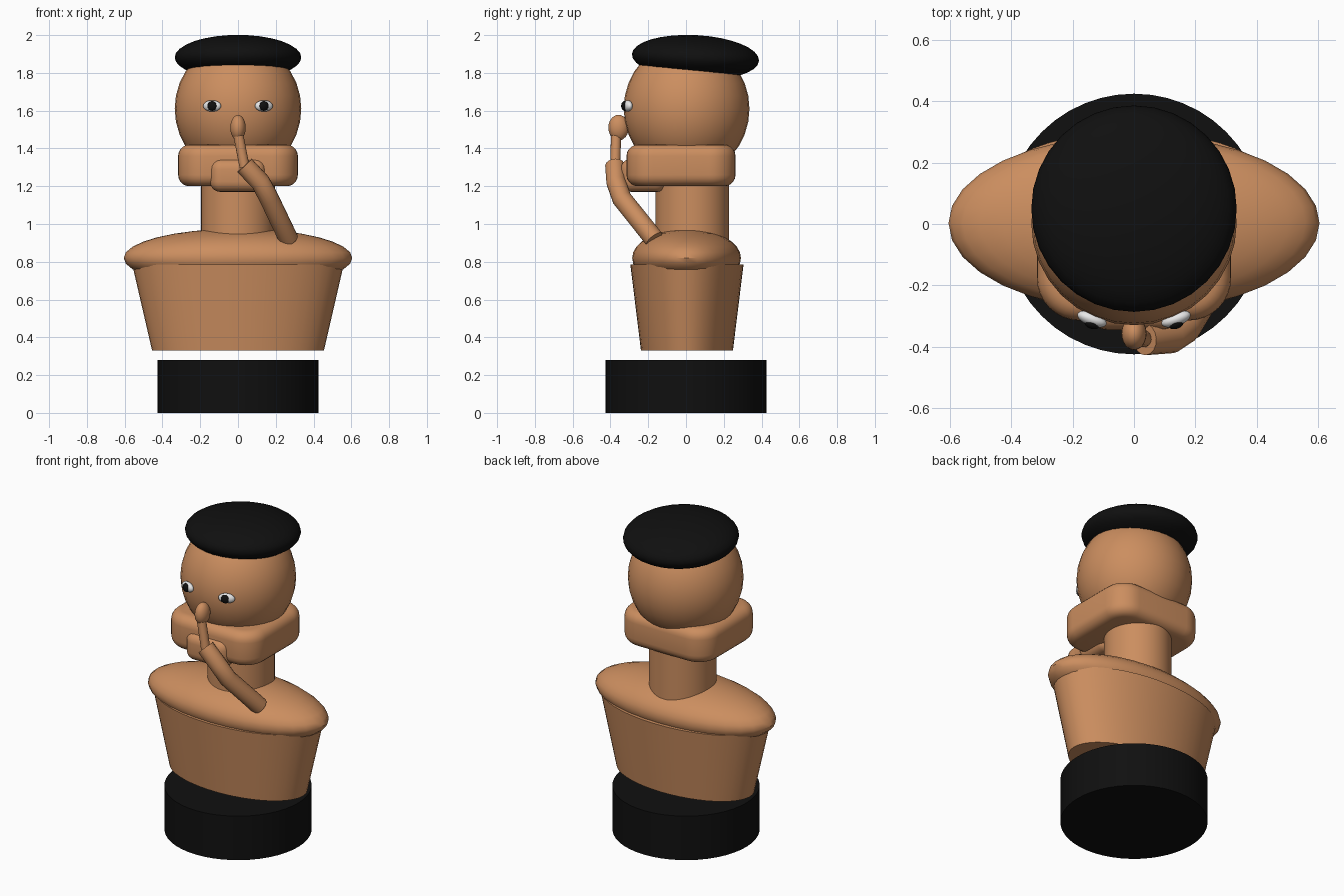
import bpy, bmesh, math
from mathutils import Matrix, Vector

cube = bpy.data.objects.get("Cube")
if cube:
    bpy.data.objects.remove(cube, do_unlink=True)


def material(name, colour):
    m = bpy.data.materials.new(name)
    m.use_nodes = True
    m.diffuse_color = (*colour, 1)
    bsdf = m.node_tree.nodes["Principled BSDF"]
    bsdf.inputs["Base Color"].default_value = (*colour, 1)
    bsdf.inputs["Roughness"].default_value = 0.7
    return m


SKIN = material("warm skin", (0.60, 0.27, 0.115))
BLACK = material("black", (0.005, 0.005, 0.005))
WHITE = material("eye white", (0.8, 0.8, 0.8))


def finish(ob, mat, angle=40):
    ob.data.materials.append(mat)
    bpy.ops.object.select_all(action='DESELECT')
    ob.select_set(True)
    bpy.context.view_layer.objects.active = ob
    bpy.ops.object.shade_smooth_by_angle(angle=math.radians(angle))
    return ob


def from_bmesh(name, bm, mat):
    me = bpy.data.meshes.new(name)
    bm.to_mesh(me)
    bm.free()
    ob = bpy.data.objects.new(name, me)
    bpy.context.collection.objects.link(ob)
    return finish(ob, mat)


def ellipsoid(name, centre, radii, mat, tilt=0, turn=0, segs=32):
    bm = bmesh.new()
    bmesh.ops.create_uvsphere(bm, u_segments=segs, v_segments=segs // 2, radius=1)
    rot = Matrix.Rotation(turn, 4, 'Z') @ Matrix.Rotation(tilt, 4, 'X')
    bm.transform(Matrix.Translation(centre) @ rot @ Matrix.Diagonal((*radii, 1)))
    return from_bmesh(name, bm, mat)


def drum(name, y, z0, z1, bottom, top, mat, depth=1.0):
    # Upright elliptical cylinder or cone section
    bm = bmesh.new()
    bmesh.ops.create_cone(bm, cap_ends=True, segments=48, radius1=bottom, radius2=top, depth=z1 - z0)
    bm.transform(Matrix.Translation((0, y, (z0 + z1) / 2)) @ Matrix.Diagonal((1, depth, 1, 1)))
    return from_bmesh(name, bm, mat)


def soft_box(name, low, high, corner, edge, mat):
    # Box with broad vertical corners and softer rims
    low, high = Vector(low), Vector(high)
    bm = bmesh.new()
    bmesh.ops.create_cube(bm, size=1)
    bm.transform(Matrix.Translation((low + high) / 2) @ Matrix.Diagonal((*(high - low), 1)))
    upright = [e for e in bm.edges if abs(e.verts[0].co.z - e.verts[1].co.z) > 0.01]
    bmesh.ops.bevel(bm, geom=upright, offset=corner, segments=8, profile=0.5, affect='EDGES')
    rims = [e for e in bm.edges if abs(e.verts[0].co.z - e.verts[1].co.z) < 0.001]
    bmesh.ops.bevel(bm, geom=rims, offset=edge, segments=5, profile=0.5, affect='EDGES')
    return from_bmesh(name, bm, mat)


def tube(name, points, radius, mat):
    cu = bpy.data.curves.new(name, 'CURVE')
    cu.dimensions = '3D'
    cu.bevel_depth = radius
    cu.bevel_resolution = 6
    cu.use_fill_caps = True
    sp = cu.splines.new('POLY')
    sp.points.add(len(points) - 1)
    for p, co in zip(sp.points, points):
        p.co = (*co, 1)
    ob = bpy.data.objects.new(name, cu)
    bpy.context.collection.objects.link(ob)
    bpy.ops.object.select_all(action='DESELECT')
    ob.select_set(True)
    bpy.context.view_layer.objects.active = ob
    bpy.ops.object.convert(target='MESH')
    return finish(bpy.context.object, mat)


# Plinth and bust
drum("plinth", 0, 0, 0.28, 0.425, 0.425, BLACK)
drum("torso", 0.005, 0.33, 0.785, 0.455, 0.56, SKIN, depth=0.535)
ellipsoid("shoulders", (0, 0.003, 0.82), (0.605, 0.288, 0.155), SKIN)
drum("neck", 0.033, 0.85, 1.4, 0.195, 0.195, SKIN)

# Head, jaw and chin
ellipsoid("head", (0, 0.003, 1.61), (0.335, 0.333, 0.355), SKIN)
soft_box("jaw", (-0.317, -0.315, 1.2), (0.317, 0.262, 1.42), 0.14, 0.06, SKIN)
soft_box("chin", (-0.148, -0.345, 1.17), (0.148, -0.1, 1.345), 0.06, 0.055, SKIN)

# Flat cap, tipped slightly backward
ellipsoid("cap", (0, 0.05, 1.882), (0.335, 0.337, 0.118), BLACK, tilt=math.radians(-3))

# Eyes turned to follow the face
for side, label in ((1, "left"), (-1, "right")):
    turn = side * math.radians(20)
    ellipsoid(label + "_eye", (side * 0.137, -0.31, 1.625), (0.05, 0.023, 0.03), WHITE, turn=turn, segs=24)
    ellipsoid(label + "_pupil", (side * 0.137, -0.325, 1.625), (0.026, 0.017, 0.026), BLACK, turn=turn, segs=24)

# Nose, with a raised finger and bent arm beneath it
ellipsoid("nose", (0, -0.357, 1.51), (0.041, 0.054, 0.068), SKIN, segs=24)
tube("finger", [(0, -0.37, 1.48), (0.035, -0.375, 1.3)], 0.027, SKIN)
tube("left_arm", [(0.035, -0.376, 1.31), (0.12, -0.37, 1.22), (0.165, -0.34, 1.135),
                  (0.268, -0.168, 0.92)], 0.052, SKIN)
